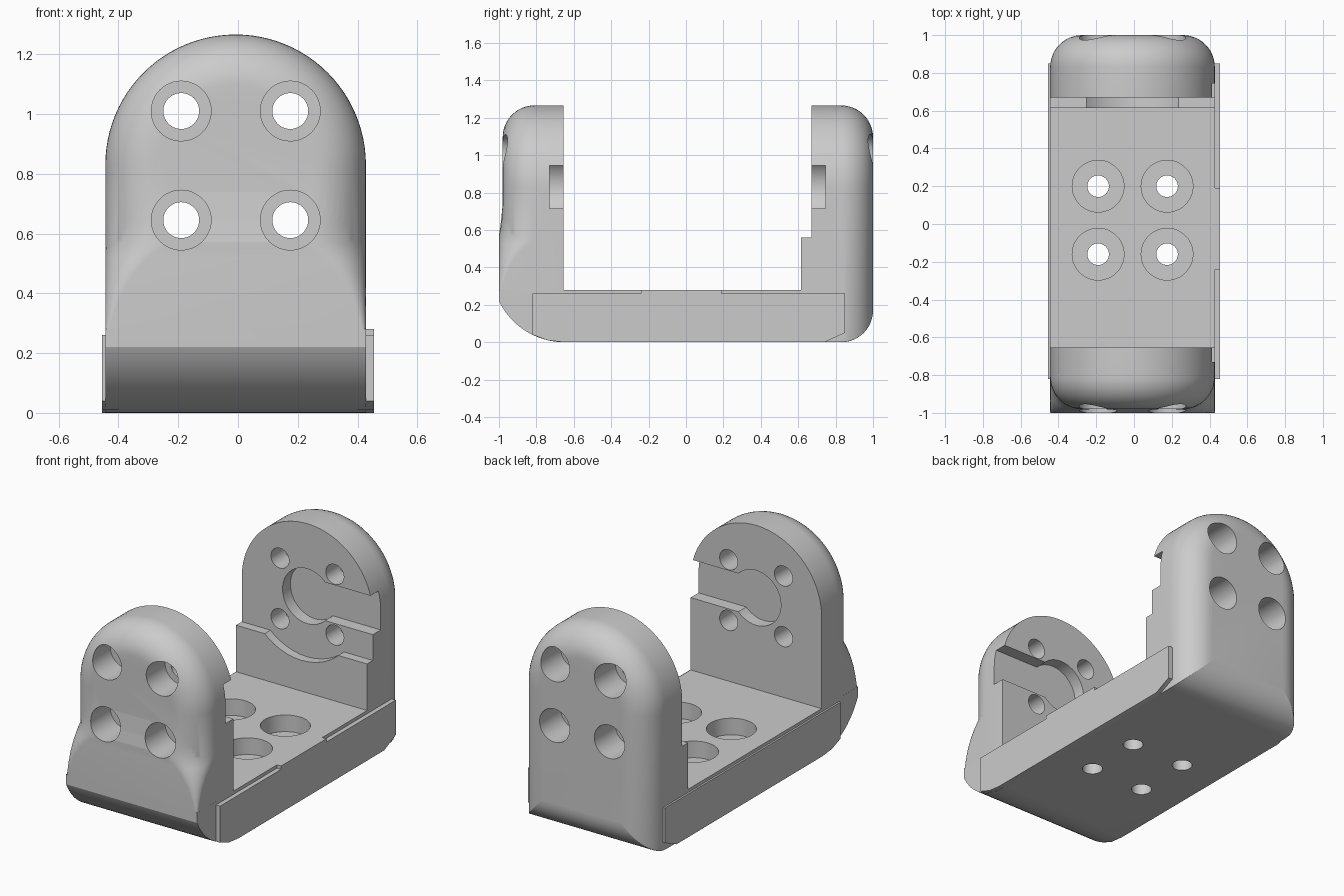
import bpy, bmesh
from math import sin, cos, pi, sqrt, radians

if "Cube" in bpy.data.objects:
    bpy.data.objects.remove(bpy.data.objects["Cube"])

grey = bpy.data.materials.new("plain grey")
grey.use_nodes = True
grey.diffuse_color = (0.6, 0.6, 0.6, 1)
grey.node_tree.nodes["Principled BSDF"].inputs["Base Color"].default_value = (0.6, 0.6, 0.6, 1)

CX, R, ARCH_Z = -0.008, 0.436, 0.83   # wall centre, half width, arch centre height


def loft(name, rings):
    """Closed solid through rings of equal point count."""
    bm = bmesh.new()
    loops = [[bm.verts.new(p) for p in ring] for ring in rings]
    n = len(loops[0])
    for a, b in zip(loops, loops[1:]):
        for i in range(n):
            j = (i + 1) % n
            bm.faces.new((a[i], a[j], b[j], b[i]))
    bm.faces.new(loops[0])
    bm.faces.new(loops[-1])
    bmesh.ops.recalc_face_normals(bm, faces=bm.faces)
    mesh = bpy.data.meshes.new(name)
    bm.to_mesh(mesh)
    bm.free()
    mesh.materials.append(grey)
    ob = bpy.data.objects.new(name, mesh)
    bpy.context.collection.objects.link(ob)
    return ob


def extrude_x(name, profile, x0, x1):
    return loft(name, [[(x, y, z) for y, z in profile] for x in (x0, x1)])


def box(name, x0, x1, y0, y1, z0, z1):
    return extrude_x(name, [(y0, z0), (y1, z0), (y1, z1), (y0, z1)], x0, x1)


def cylinder(name, r, axis, a, b, c0, c1):
    """Round bar along y or z between c0 and c1, centred on (a, b)."""
    rings = []
    for c in (c0, c1):
        pts = [(a + r * cos(i * pi / 24), b + r * sin(i * pi / 24)) for i in range(48)]
        rings.append([(u, c, v) if axis == "y" else (u, v, c) for u, v in pts])
    return loft(name, rings)


def combine(target, others, operation):
    for other in others:
        mod = target.modifiers.new(operation.lower(), "BOOLEAN")
        mod.operation, mod.solver, mod.object = operation, "EXACT", other
        bpy.ops.object.select_all(action="DESELECT")
        bpy.context.view_layer.objects.active = target
        target.select_set(True)
        bpy.ops.object.modifier_apply(modifier=mod.name)
        bpy.data.objects.remove(other)


def arch(y, inset, bottom, round_bottom, corner):
    """Arched wall outline at depth y, shrunk by inset."""
    r = R - inset
    pts = [(CX + r * cos(i * pi / 48), y, ARCH_Z + r * sin(i * pi / 48)) for i in range(49)]
    z = bottom + (inset if round_bottom else 0)
    for sx, a0 in ((-1, pi), (1, 1.5 * pi)):
        for i in range(7):
            a = a0 + i * pi / 12
            pts.append((CX + sx * (r - corner) + corner * cos(a), y, z + corner + corner * sin(a)))
    return pts


def wall(name, inner, outer, bottom, round_bottom):
    s = 1 if outer > inner else -1
    f = 0.17
    rings = [arch(inner, 0, bottom, round_bottom, 0.002)]
    for i in range(13):
        a = i * pi / 24
        rings.append(arch(outer - s * f * (1 - sin(a)), f * (1 - cos(a)),
                          bottom, round_bottom, 0.002))
    return loft(name, rings)


def flare_ring(z, r, front):
    """Wall cross-section whose front corners have radius r."""
    w = R - 0.0005
    pts = [(CX + w, -0.7, z), (CX - w, -0.7, z)]
    for sx, a0 in ((-1, pi), (1, 1.5 * pi)):
        for i in range(13):
            a = a0 + i * pi / 24
            pts.append((CX + sx * (w - r) + r * cos(a), front + r + r * sin(a), z))
    return pts


# Base slab with rounded front nose
NOSE = 0.388
nose = []
for i in range(17):
    y = -0.65 - 0.35 * sin(i * pi / 32)
    nose.append((y, NOSE - sqrt(NOSE ** 2 - (y + 0.65) ** 2)))
profile = [(0.82, 0.28), (0.82, 0)] + nose + [(-1, 0.28)]
base = extrude_x("base", profile, CX - R, CX + R)

# Side rails along the base
rail = [(-0.82, 0.26), (-0.82, 0.04), (-0.74, 0.01), (-0.65, 0),
        (0.74, 0), (0.85, 0.05), (0.85, 0.26)]
rails = [extrude_x("left_rail", rail, 0.4, 0.455),
         extrude_x("right_rail", rail, -0.455, -0.4),
         box("rail_pad", 0.38, 0.455, -0.24, 0.19, 0.1, 0.28)]

# Back wall with stepped ledge
back_wall = wall("back_wall", 0.67, 1, 0, True)
ledge = box("ledge", CX - R, CX + R, 0.615, 0.72, 0.2, 0.56)
combine(ledge, [cylinder("ledge_arc", 0.365, "y", CX, ARCH_Z, 0.5, 0.67)], "DIFFERENCE")

# Front wall with flared foot
front_wall = wall("front_wall", -0.655, -0.98, 0.2, False)
flare = loft("flare", [flare_ring(*v) for v in (
    (0.22, 0.005, -1), (0.29, 0.015, -1), (0.35, 0.034, -1), (0.41, 0.06, -1),
    (0.47, 0.1, -1), (0.52, 0.145, -1), (0.57, 0.2, -1),
    (0.64, 0.19, -0.99), (0.75, 0.18, -0.979))])

body = base
body.name = "bracket"
combine(body, [back_wall, ledge, front_wall, flare] + rails, "UNION")

# Screw holes and keyhole slots
cutters = []
for x in (-0.19, 0.175):
    for z in (0.645, 1.01):
        cutters.append(cylinder("wall_hole", 0.06, "y", x, z, -1.2, 1.2))
        for s in (-1, 1):
            cutters.append(cylinder("wall_bore", 0.1, "y", x, z, s * 0.8, s * 1.2))
    for y in (-0.16, 0.2):
        cutters.append(cylinder("base_hole", 0.057, "z", x, y, -0.1, 0.5))
        cutters.append(cylinder("base_bore", 0.137, "z", x, y, 0.18, 0.5))
for y0, y1 in ((-0.73, -0.6), (0.6, 0.745)):
    cutters.append(cylinder("key_circle", 0.165, "y", CX, ARCH_Z, y0, y1))
    cutters.append(box("key_slot", CX, 0.6, y0, y1, 0.715, 0.945))
combine(body, cutters, "DIFFERENCE")

bpy.ops.object.select_all(action="DESELECT")
body.select_set(True)
bpy.context.view_layer.objects.active = body
bpy.ops.object.shade_smooth_by_angle(angle=radians(25))
